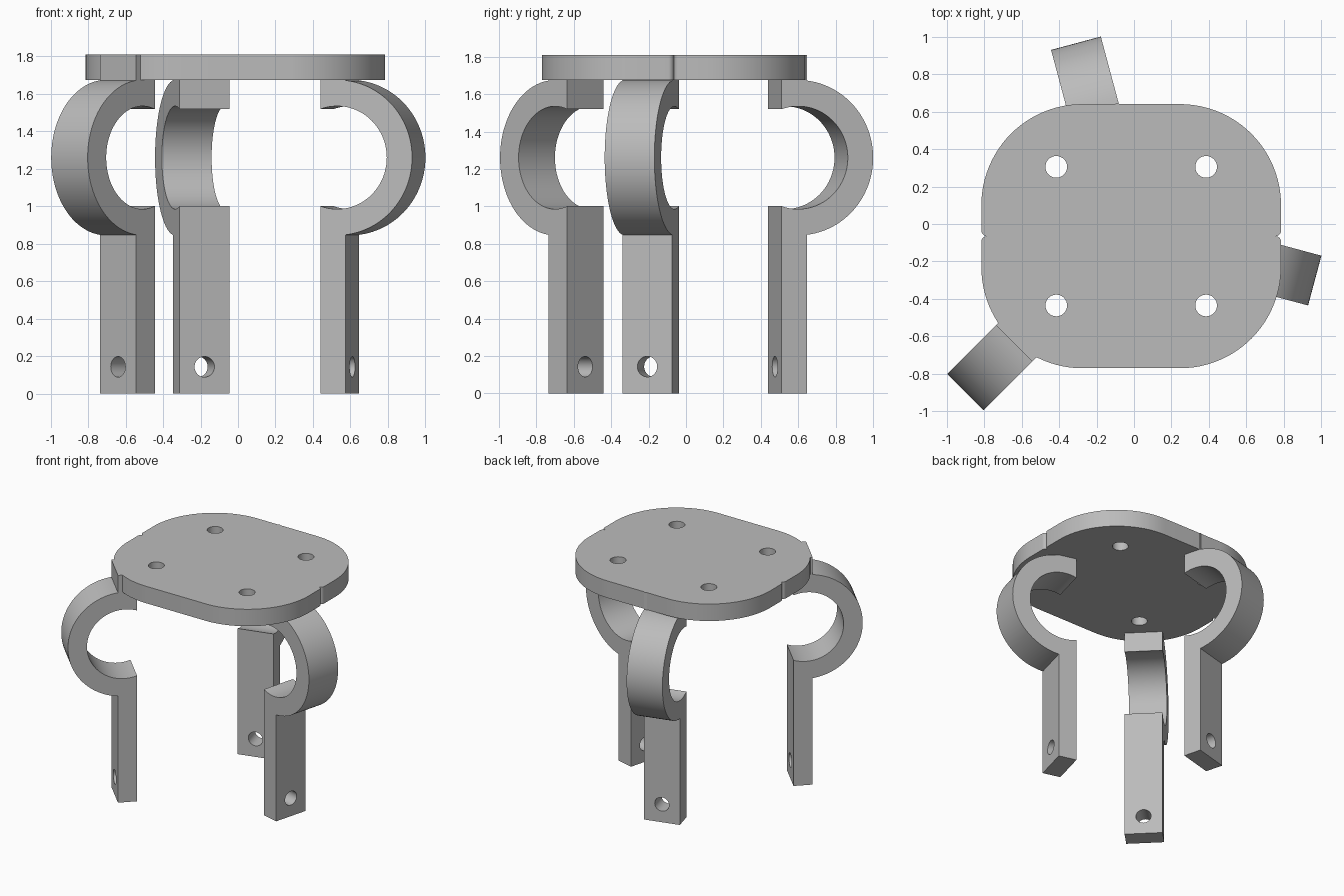
import bpy
import bmesh
from math import sin, cos, acos, pi, radians, sqrt
from mathutils import Vector, Matrix

if "Cube" in bpy.data.objects:
    bpy.data.objects.remove(bpy.data.objects["Cube"], do_unlink=True)

GREY = (0.5, 0.5, 0.5, 1)
grey = bpy.data.materials.new("plain_grey")
grey.use_nodes = True
grey.diffuse_color = GREY
grey.node_tree.nodes["Principled BSDF"].inputs["Base Color"].default_value = GREY


def arc(cx, cy, r, a, b, n):
    return [(cx + r * cos(a + (b - a) * i / n), cy + r * sin(a + (b - a) * i / n))
            for i in range(n + 1)]


def extrude(name, points, direction):
    """Solid made by sweeping a closed outline along a direction."""
    bm = bmesh.new()
    face = bm.faces.new([bm.verts.new(p) for p in points])
    new = bmesh.ops.extrude_face_region(bm, geom=[face])["geom"]
    bmesh.ops.translate(bm, vec=direction,
                        verts=[v for v in new if isinstance(v, bmesh.types.BMVert)])
    bmesh.ops.recalc_face_normals(bm, faces=bm.faces)
    mesh = bpy.data.meshes.new(name)
    bm.to_mesh(mesh)
    bm.free()
    mesh.materials.append(grey)
    obj = bpy.data.objects.new(name, mesh)
    bpy.context.collection.objects.link(obj)
    return obj


def activate(obj):
    bpy.ops.object.select_all(action="DESELECT")
    obj.select_set(True)
    bpy.context.view_layer.objects.active = obj


def drill(obj, centres, radius, axis):
    """Cut round through-holes, then smooth the curved faces."""
    bm = bmesh.new()
    for c in centres:
        turn = Vector((0, 0, 1)).rotation_difference(Vector(axis)).to_matrix().to_4x4()
        bmesh.ops.create_cone(bm, cap_ends=True, segments=32, radius1=radius,
                              radius2=radius, depth=0.5,
                              matrix=Matrix.Translation(c) @ turn)
    mesh = bpy.data.meshes.new("hole_cutter")
    bm.to_mesh(mesh)
    bm.free()
    mesh.materials.append(grey)
    cutter = bpy.data.objects.new("hole_cutter", mesh)
    cutter.hide_render = True
    bpy.context.collection.objects.link(cutter)
    activate(obj)
    mod = obj.modifiers.new("holes", "BOOLEAN")
    mod.operation = "DIFFERENCE"
    mod.solver = "EXACT"
    mod.object = cutter
    bpy.ops.object.modifier_apply(modifier=mod.name)
    bpy.data.objects.remove(cutter, do_unlink=True)
    bpy.ops.object.shade_smooth_by_angle(angle=radians(30))


# Top plate: rounded outline with a small notch halfway along each side
TOP, UNDER = 1.81, 1.675
HALF_X, HALF_Y, CORNER, NOTCH = 0.8, 0.705, 0.54, 0.03
centre = Vector((-0.015, -0.065, 0))
quarter = (arc(HALF_X - NOTCH, NOTCH, NOTCH, -pi / 2, 0, 8)
           + arc(HALF_X - CORNER, HALF_Y - CORNER, CORNER, 0, pi / 2, 24))
outline = []
for sx, sy in ((1, 1), (-1, 1), (-1, -1), (1, -1)):
    part = [(sx * x, sy * y) for x, y in quarter]
    part = part if sx == sy else part[::-1]
    outline += part[1:] if sx != sy and sy < 0 else part
# drop the doubled points at the notches
loop = []
for p in outline:
    if not any((Vector(p) - Vector(q)).length < 1e-5 for q in loop):
        loop.append(p)
plate = extrude("top_plate",
                [(x + centre.x, y + centre.y, UNDER) for x, y in loop],
                (0, 0, TOP - UNDER))
drill(plate, [centre + Vector((sx * 0.4, sy * 0.37, (TOP + UNDER) / 2))
              for sx in (-1, 1) for sy in (-1, 1)], 0.058, (0, 0, 1))

# Leg: straight post, open ring, and a block rising into the plate
WIDTH, R_OUT, R_IN, RING_Z = 0.275, 0.415, 0.275, 1.26
ring_x = -R_OUT
post_out, post_in = -0.367, -0.507
a_out = acos((post_out - ring_x) / R_OUT)
a_in = acos((post_in - ring_x) / R_IN)
profile = ([(post_in, 0), (post_out, 0)]
           + arc(ring_x, RING_Z, R_OUT, -a_out, a_out, 48)
           + [(post_out, TOP), (post_in, TOP)]
           + arc(ring_x, RING_Z, R_IN, a_in, -a_in, 48))
leg = extrude("back_leg", [(x, -WIDTH / 2, z) for x, z in profile], (0, WIDTH, 0))
drill(leg, [Vector(((post_out + post_in) / 2, 0, 0.143))], 0.055, (1, 0, 0))

# Three legs, each placed by the outermost point of its ring
places = (("back_leg", -0.31, 0.965, 105),
          ("front_right_leg", -0.9, -0.897, 225),
          ("front_left_leg", 0.965, -0.302, 345))
for name, x, y, angle in places:
    obj = leg if name == leg.name else leg.copy()
    if obj is not leg:
        obj.name = name
        bpy.context.collection.objects.link(obj)
    obj.location = (x, y, 0)
    obj.rotation_euler = (0, 0, radians(angle))
